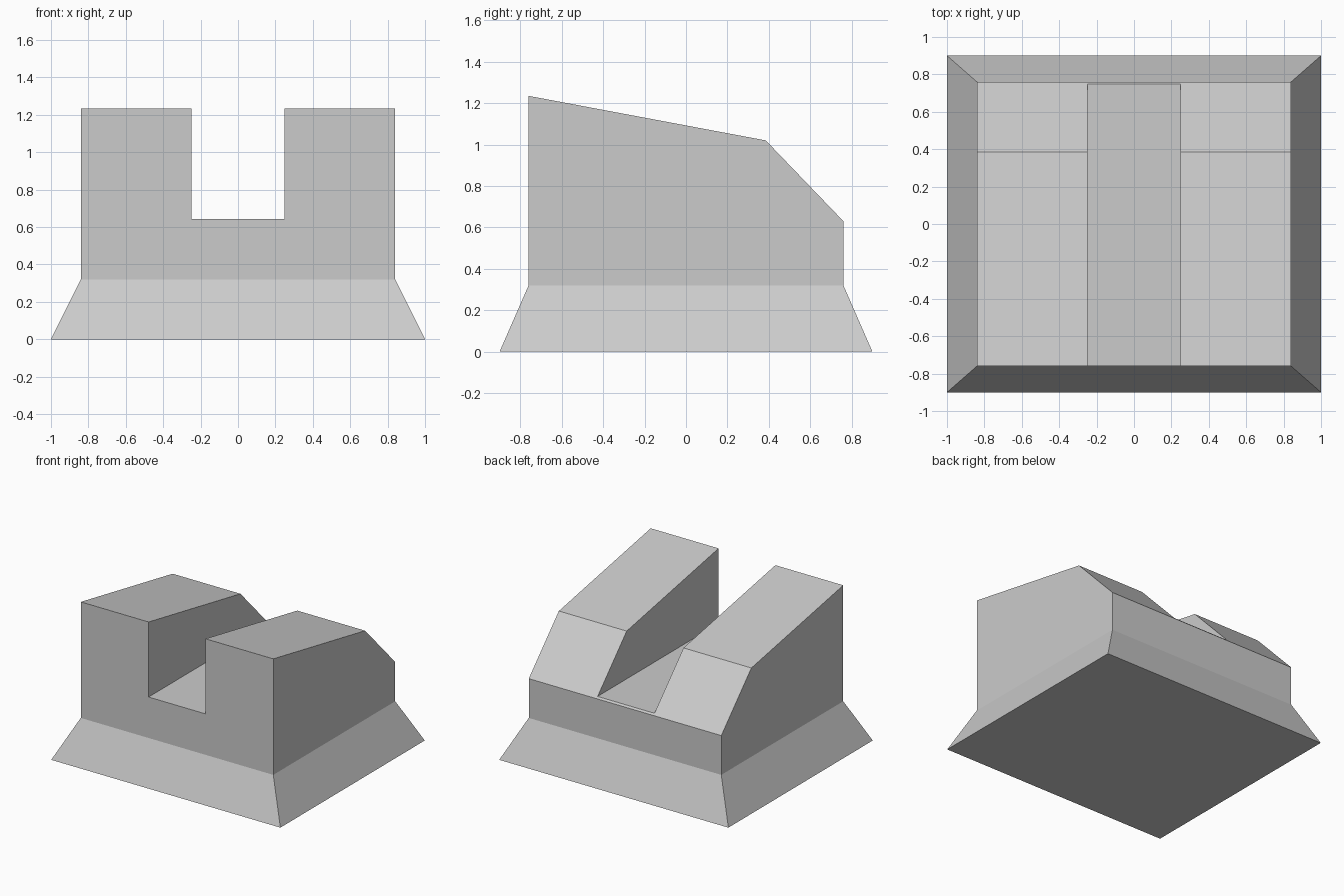
import bpy, bmesh

cube = bpy.data.objects.get("Cube")
if cube:
    bpy.data.objects.remove(cube, do_unlink=True)

grey = bpy.data.materials.new("plain_grey")
grey.use_nodes = True
colour = (0.6, 0.6, 0.6, 1)
grey.diffuse_color = colour
grey.node_tree.nodes["Principled BSDF"].inputs["Base Color"].default_value = colour

HALF_X, HALF_Y, PLINTH_Z = 0.84, 0.76, 0.32


def finish(name, bm):
    bmesh.ops.recalc_face_normals(bm, faces=bm.faces)
    mesh = bpy.data.meshes.new(name)
    bm.to_mesh(mesh)
    bm.free()
    mesh.materials.append(grey)
    obj = bpy.data.objects.new(name, mesh)
    bpy.context.collection.objects.link(obj)
    return obj


def prism(name, profile, half_width):
    """Extrude a (y, z) profile symmetrically along x."""
    bm = bmesh.new()
    face = bm.faces.new([bm.verts.new((-half_width, y, z)) for y, z in profile])
    side = bmesh.ops.extrude_face_region(bm, geom=[face])["geom"]
    verts = [v for v in side if isinstance(v, bmesh.types.BMVert)]
    bmesh.ops.translate(bm, verts=verts, vec=(2 * half_width, 0, 0))
    return finish(name, bm)


def delete_faces(obj, test):
    bm = bmesh.new()
    bm.from_mesh(obj.data)
    doomed = [f for f in bm.faces if test(f)]
    bmesh.ops.delete(bm, geom=doomed, context="FACES")
    bm.to_mesh(obj.data)
    bm.free()


# Flared plinth, open where the body stands on it
bm = bmesh.new()
bmesh.ops.create_cube(bm, size=2)
for v in bm.verts:
    top = v.co.z > 0
    v.co.x *= HALF_X if top else 1
    v.co.y *= HALF_Y if top else 0.9
    v.co.z = PLINTH_Z if top else 0
plinth = finish("plinth", bm)
delete_faces(plinth, lambda f: f.normal.z > 0.9)

# Body with sloping top and steep rear bevel
body = prism("body", [(-HALF_Y, PLINTH_Z), (HALF_Y, PLINTH_Z), (HALF_Y, 0.63),
                      (0.385, 1.02), (-HALF_Y, 1.235)], HALF_X)

# Central channel cut from front to back
cutter = prism("channel_cutter", [(-1, 0.643), (1, 0.643), (1, 1.5), (-1, 1.5)], 0.248)
cutter.hide_render = True
cut = body.modifiers.new("channel", "BOOLEAN")
cut.operation = "DIFFERENCE"
cut.solver = "EXACT"
cut.object = cutter
bpy.context.view_layer.objects.active = body
bpy.ops.object.modifier_apply(modifier=cut.name)
bpy.data.objects.remove(cutter, do_unlink=True)
delete_faces(body, lambda f: f.normal.z < -0.9)
